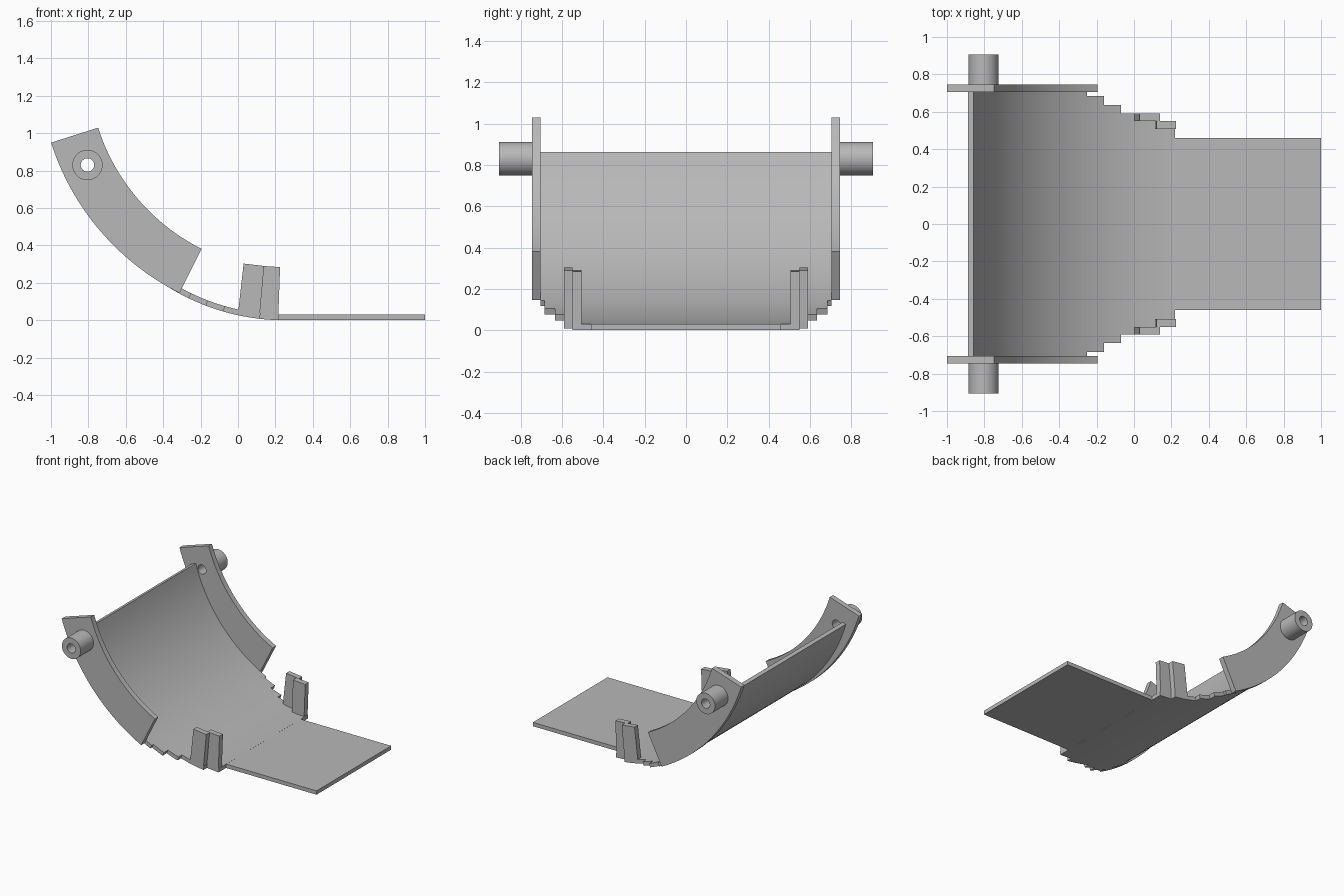
import bpy, bmesh
from math import sin, cos, asin, radians, pi

if "Cube" in bpy.data.objects:
    bpy.data.objects.remove(bpy.data.objects["Cube"], do_unlink=True)

grey = bpy.data.materials.new("plain grey")
grey.use_nodes = True
colour = (0.48, 0.48, 0.48, 1)
grey.diffuse_color = colour
grey.node_tree.nodes["Principled BSDF"].inputs["Base Color"].default_value = colour


def prism(name, outline, y0, y1):
    """Extrude an (x, z) outline along y."""
    bm = bmesh.new()
    near = [bm.verts.new((x, y0, z)) for x, z in outline]
    far = [bm.verts.new((x, y1, z)) for x, z in outline]
    n = len(outline)
    bm.faces.new(near)
    bm.faces.new(far[::-1])
    for i in range(n):
        j = (i + 1) % n
        bm.faces.new((near[i], far[i], far[j], near[j]))
    bmesh.ops.recalc_face_normals(bm, faces=bm.faces)
    mesh = bpy.data.meshes.new(name)
    bm.to_mesh(mesh)
    bm.free()
    mesh.materials.append(grey)
    obj = bpy.data.objects.new(name, mesh)
    bpy.context.collection.objects.link(obj)
    return obj


def activate(obj):
    bpy.ops.object.select_all(action="DESELECT")
    obj.select_set(True)
    bpy.context.view_layer.objects.active = obj


def smooth(obj):
    activate(obj)
    bpy.ops.object.shade_smooth_by_angle(angle=radians(30))


def arc(cx, cz, r, a0, a1, steps):
    """Points on a circle; angles are measured from straight down towards -x."""
    angles = [a0 + (a1 - a0) * i / steps for i in range(steps + 1)]
    return [(cx - r * sin(a), cz - r * cos(a)) for a in angles]


def band(cx, cz, outer, inner, a0, a1, steps):
    return arc(cx, cz, outer, a0, a1, steps) + arc(cx, cz, inner, a1, a0, steps)


# Curved sheet: bands that narrow in steps towards the flat plate
SHEET_X, SHEET_R, THICK = 0.25, 1.183, 0.03
inner_r = SHEET_R - THICK


def sheet_angle(x):
    return asin((SHEET_X - x) / inner_r)


bands = [("curved_sheet", -0.858, -0.25, 0.705, 40),
         ("sheet_step_wide", -0.25, -0.16, 0.685, 4),
         ("sheet_step_middle", -0.16, -0.07, 0.635, 4),
         ("sheet_step_narrow", -0.07, 0.12, 0.592, 6),
         ("sheet_step_last", 0.12, 0.22, 0.55, 4)]
for name, x0, x1, half, steps in bands:
    outline = band(SHEET_X, SHEET_R, SHEET_R, inner_r,
                   sheet_angle(x1), sheet_angle(x0), steps)
    smooth(prism(name, outline, -half, half))

# Flat plate
prism("flat_plate", [(0.22, 0), (1, 0), (1, THICK), (0.22, THICK)], -0.46, 0.46)

# Side flanges, pivot bosses and upright tabs on both sides
PIVOT = (-0.805, 0.83)
cutter = prism("pivot_hole_cutter", arc(*PIVOT, 0.036, 0, 2 * pi, 32)[:-1], -1.2, 1.2)
cutter.hide_render = True
flange = band(0.3, 1.364, 1.364, 1.1, radians(26.7), radians(72.3), 36)
boss = arc(*PIVOT, 0.081, 0, 2 * pi, 40)[:-1]
rear_tab = [(0, 0.035), (0.115, 0.018), (0.14, 0.29), (0.03, 0.303)]
front_tab = [(0.11, 0.012), (0.215, 0.008), (0.225, 0.284), (0.12, 0.291)]

for side, s in (("left", 1), ("right", -1)):
    # The flange and boss share one bored hole
    for name, outline, y0, y1 in (("side_flange", flange, 0.705, 0.747),
                                  ("pivot_boss", boss, 0.747, 0.907)):
        obj = prism(f"{name}_{side}", outline, s * y0, s * y1)
        mod = obj.modifiers.new("bore", "BOOLEAN")
        mod.operation = "DIFFERENCE"
        mod.solver = "EXACT"
        mod.object = cutter
        activate(obj)
        bpy.ops.object.modifier_apply(modifier=mod.name)
        smooth(obj)
    prism(f"rear_tab_{side}", rear_tab, s * 0.55, s * 0.592)
    prism(f"front_tab_{side}", front_tab, s * 0.507, s * 0.55)

bpy.data.objects.remove(cutter, do_unlink=True)
